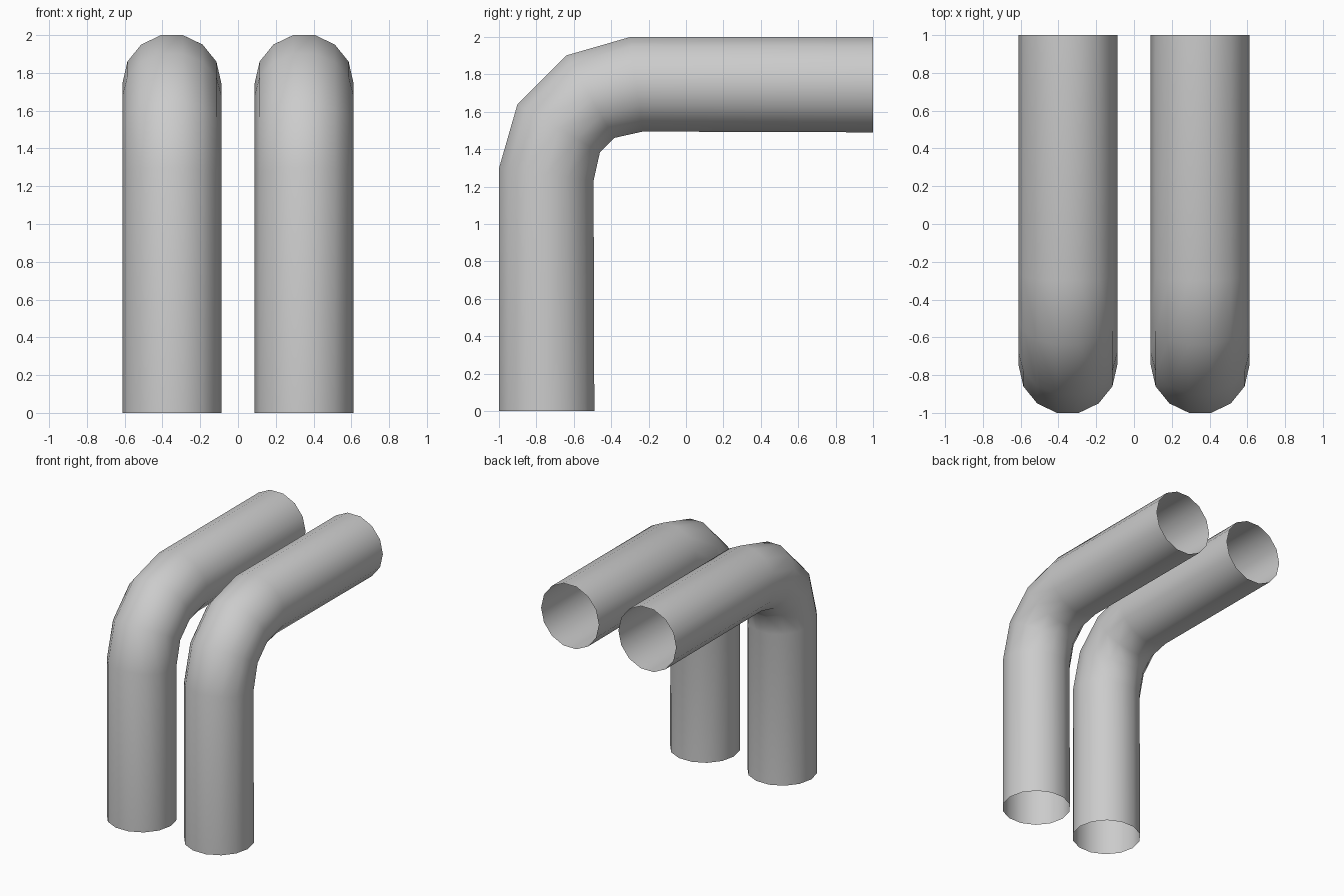
import bpy, bmesh, math

if "Cube" in bpy.data.objects:
    bpy.data.objects.remove(bpy.data.objects["Cube"])

SIDES, RADIUS, X = 14, 0.2615, 0.35

# Centre line of the bent pipe: (y, z, tilt of the ring from horizontal in degrees)
path = [(-0.745, 0.0, 0), (-0.747, 1.265, 7.5), (-0.681, 1.511, 30),
        (-0.511, 1.681, 60), (-0.265, 1.747, 82.5), (1.0, 1.745, 90)]

bm = bmesh.new()
rings = []
for y, z, tilt in path:
    t = math.radians(tilt)
    ring = []
    for i in range(SIDES):
        a = 2 * math.pi * i / SIDES
        u = RADIUS * math.cos(a)
        w = RADIUS * math.sin(a)
        ring.append(bm.verts.new((X + u, y + w * math.cos(t), z - w * math.sin(t))))
    rings.append(ring)

# Open-ended tube skin
for r0, r1 in zip(rings, rings[1:]):
    for i in range(SIDES):
        j = (i + 1) % SIDES
        face = bm.faces.new((r0[i], r0[j], r1[j], r1[i]))
        face.smooth = True

mesh = bpy.data.meshes.new("bent_pipes")
bm.to_mesh(mesh)
bm.free()
pipes = bpy.data.objects.new("bent_pipes", mesh)
bpy.context.collection.objects.link(pipes)

# Second pipe on the other side
mirror = pipes.modifiers.new("other_side", 'MIRROR')
mirror.use_axis = (True, False, False)
